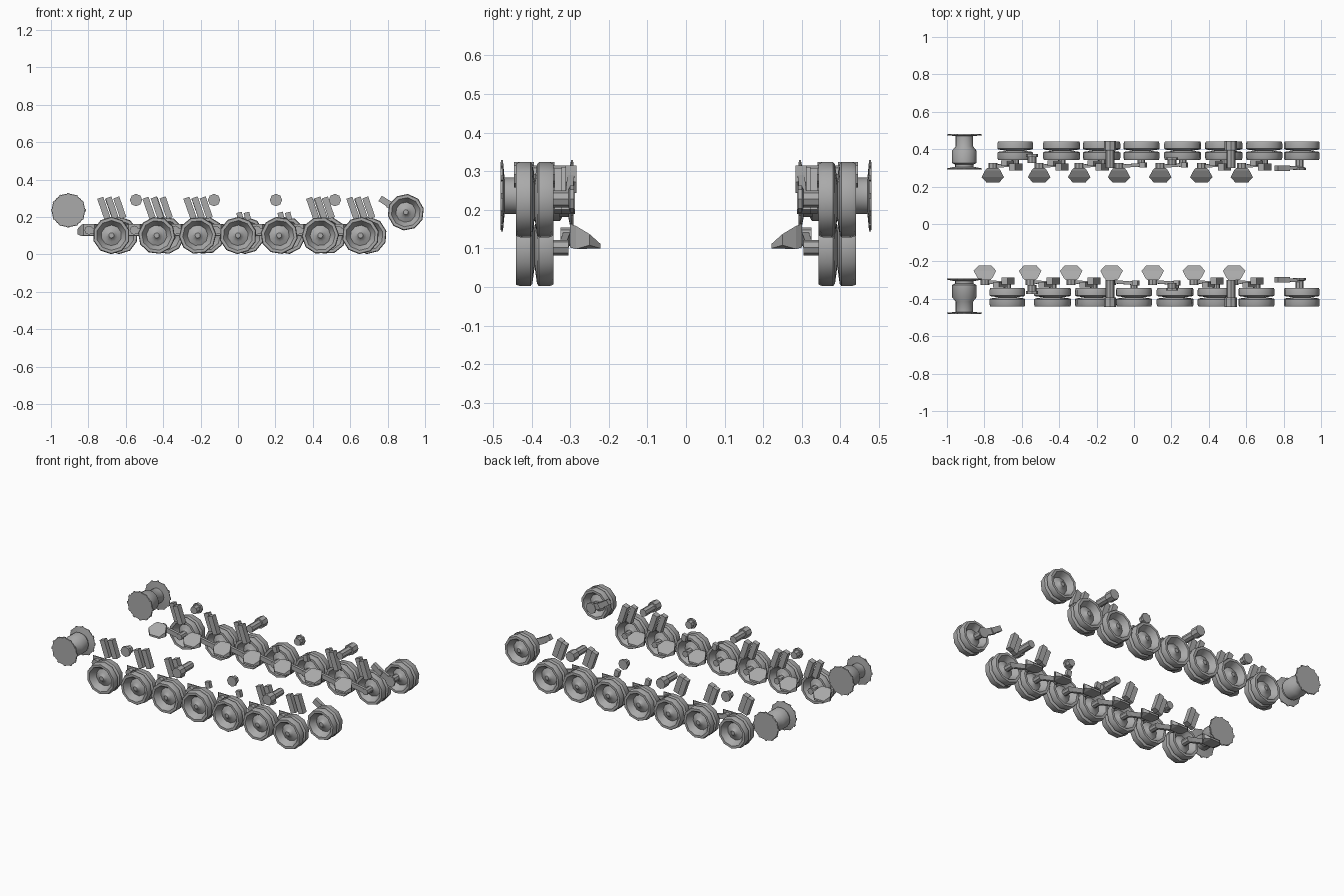
import bpy, bmesh, math
from mathutils import Vector, Matrix

if "Cube" in bpy.data.objects:
    bpy.data.objects.remove(bpy.data.objects["Cube"])

steel = bpy.data.materials.new("steel_grey")
steel.diffuse_color = (0.40, 0.40, 0.40, 1)
steel.use_nodes = True
steel.node_tree.nodes["Principled BSDF"].inputs["Base Color"].default_value = steel.diffuse_color


def finish(name, bm, smooth=True):
    bmesh.ops.remove_doubles(bm, verts=bm.verts, dist=0.0004)
    bmesh.ops.recalc_face_normals(bm, faces=bm.faces)
    me = bpy.data.meshes.new(name)
    bm.to_mesh(me)
    bm.free()
    me.materials.append(steel)
    ob = bpy.data.objects.new(name, me)
    bpy.context.collection.objects.link(ob)
    if smooth:
        bpy.ops.object.select_all(action='DESELECT')
        ob.select_set(True)
        bpy.context.view_layer.objects.active = ob
        bpy.ops.object.shade_smooth_by_angle(angle=math.radians(40))
    return ob


def lathe(bm, profile, x, z, side, n=10, turn=0.0):
    """Spin a (radius, y) profile about a crosswise axle; radius 0 closes the end."""
    rings = []
    for r, y in profile:
        ring = []
        for i in range(n):
            a = 2 * math.pi * i / n + turn
            ring.append(bm.verts.new((x + r * math.cos(a), side * y, z + r * math.sin(a))))
        rings.append(ring)
    for p, q in zip(rings, rings[1:]):
        for i in range(n):
            j = (i + 1) % n
            bm.faces.new((p[i], p[j], q[j], q[i]))


def rod(bm, x, z, y0, y1, r, side, n=8):
    lathe(bm, [(0, y0), (r, y0), (r, y1), (0, y1)], x, z, side, n)


def bar(bm, a, b, width, depth, side):
    """Square bar from a to b, lying in the x-z plane apart from its y offset."""
    a, b = Vector(a), Vector(b)
    d = (b - a).normalized()
    across = Vector((0, 1, 0)).cross(d).normalized() * width / 2
    y = Vector((0, depth / 2, 0))
    vs = []
    for p in (a, b):
        for k in (across + y, across - y, -across - y, -across + y):
            v = p + k
            vs.append(bm.verts.new((v.x, v.y * side, v.z)))
    for f in ((0, 1, 2, 3), (4, 5, 6, 7), (0, 1, 5, 4), (1, 2, 6, 5), (2, 3, 7, 6), (3, 0, 4, 7)):
        bm.faces.new([vs[i] for i in f])


# one dished half of a double wheel; the other half mirrors it about MID
MID = 0.392
half = [(0, .430), (.014, .430), (.022, .418), (.034, .412), (.055, .403),
        (.080, .441), (.096, .441), (.100, .430), (.100, .403), (.094, .398), (.050, MID)]
double_wheel = half + [(r, 2 * MID - y) for r, y in reversed(half)][1:]

WHEELS = {-1: [-.677, -.435, -.216, 0, .22, .44, .655],
          1: [-.635, -.387, -.173, .04, .26, .48, .696]}

for side, label in ((-1, "front"), (1, "back")):
    for i, x in enumerate(WHEELS[side]):
        tag = f"{label}_{i + 1}"
        # road wheel
        bm = bmesh.new()
        lathe(bm, double_wheel, x, .102, side, 10, .3 + .2 * i)
        finish("road_wheel_" + tag, bm)

        # swing arm with axle and pivot
        bm = bmesh.new()
        rod(bm, x, .102, .305, .36, .020, side)
        bar(bm, (x + .01, .318, .102), (x - .12, .308, .130), .030, .018, side)
        rod(bm, x - .12, .130, .285, .325, .024, side)
        finish("swing_arm_" + tag, bm)

        # tapered pivot mount on the hull side
        bm = bmesh.new()
        for y, w, z0, z1 in ((.300, .030, .102, .163), (.285, .042, .098, .158),
                             (.250, .060, .108, .137), (.222, .034, .100, .112)):
            for sx in (-1, 1):
                for z in (z0, z1):
                    bm.verts.new((x - .12 + sx * w, side * y, z))
        res = bmesh.ops.convex_hull(bm, input=bm.verts)
        loose = {g for g in res["geom_interior"] if isinstance(g, bmesh.types.BMVert)}
        bmesh.ops.delete(bm, geom=list(loose), context='VERTS')
        finish("pivot_mount_" + tag, bm, False)

        # paired damper blocks, or a small bump stop on the middle wheels
        bm = bmesh.new()
        if i in (3, 4):
            bar(bm, (x + .015, .315, .185), (x + .005, .315, .225), .030, .025, side)
        else:
            bar(bm, (x - .022, .325, .195), (x - .060, .325, .303), .034, .030, side)
            bar(bm, (x + .022, .305, .195), (x - .016, .305, .305), .034, .036, side)
        finish("damper_" + tag, bm, False)

    # return rollers, short and long
    for i, (x, y0, y1) in enumerate(((-.545, .325, .375), (-.128, .300, .445),
                                     (.203, .315, .355), (.518, .300, .445))):
        bm = bmesh.new()
        w = (y1 - y0) * .35
        lathe(bm, [(0, y0), (.024, y0), (.024, y1 - w), (.033, y1 - w), (.033, y1), (0, y1)],
              x, .291, side, 8)
        finish(f"return_roller_{label}_{i + 1}", bm)

    # idler wheel and its cranked bracket
    bm = bmesh.new()
    lathe(bm, [(r * .98, y) for r, y in double_wheel], .897, .226, side, 10, .2)
    finish("idler_wheel_" + label, bm)
    bm = bmesh.new()
    lathe(bm, [(0, .29), (.035, .29), (.035, .30), (.022, .305), (.022, .36), (0, .36)],
          .885, .228, side, 8)
    bar(bm, (.885, .303, .228), (.800, .298, .272), .040, .018, side)
    bar(bm, (.760, .298, .300), (.825, .298, .258), .034, .028, side)
    finish("idler_bracket_" + label, bm)

    # drive sprocket: two thin plates on a stepped drum
    bm = bmesh.new()
    lathe(bm, [(0, .292), (.088, .292), (.090, .298), (.050, .306), (.050, .318), (.065, .326),
               (.065, .392), (.047, .415), (.047, .470), (.090, .474), (.088, .480), (0, .480)],
          -.907, .236, side, 16)
    finish("drive_sprocket_" + label, bm)
    # sprocket teeth
    bm = bmesh.new()
    for k in range(12):
        a = math.tau * k / 12
        for y in (.295, .477):
            c, s = math.cos(a), math.sin(a)
            bar(bm, (-.907 + .084 * c, y, .236 + .084 * s),
                (-.907 + .093 * c, y, .236 + .093 * s), .014, .005, side)
    finish("sprocket_teeth_" + label, bm, False)
